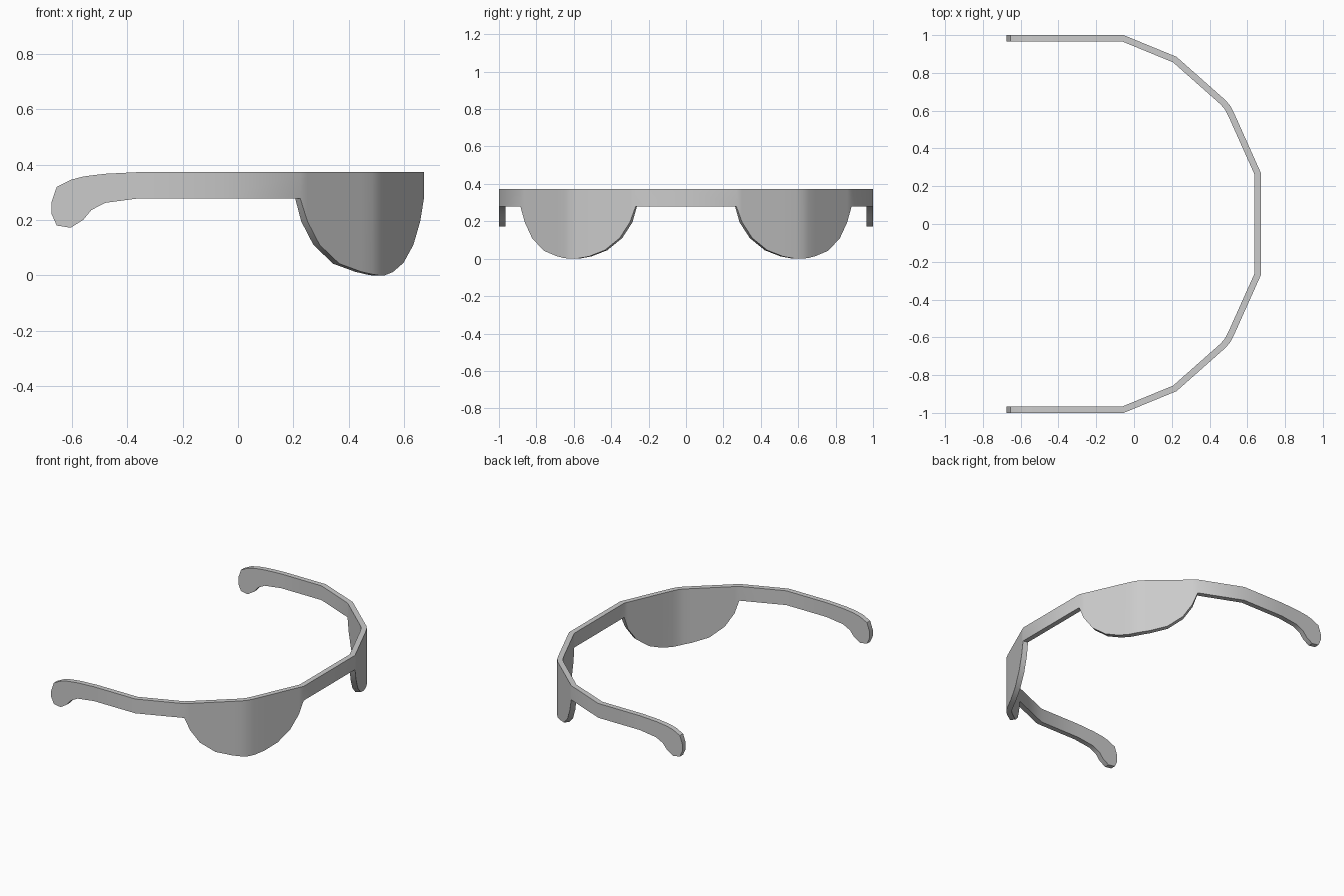
import bpy, bmesh, math
from mathutils import Vector

if "Cube" in bpy.data.objects:
    bpy.data.objects.remove(bpy.data.objects["Cube"])

THICK = 0.034
TOP, BAR = 0.373, 0.278

# Outer plan line of one half, temple tip to bridge centre: (x, y, z bottom, z top)
tip = [(-0.674, 1, 0.222, 0.265), (-0.655, 1, 0.180, 0.320), (-0.605, 1, 0.172, 0.345),
       (-0.560, 1, 0.200, 0.357), (-0.530, 1, 0.236, 0.361), (-0.480, 1, 0.262, 0.367),
       (-0.360, 1, BAR, TOP), (-0.055, 1, BAR, TOP)]
plan = [(0.225, 0.885), (0.485, 0.655), (0.510, 0.625), (0.530, 0.587), (0.672, 0.270)]

# Lower edge of the lens: (y, z)
lens = [(0.885, BAR), (0.862, 0.195), (0.823, 0.110), (0.760, 0.042), (0.690, 0.013),
        (0.655, 0.004), (0.625, 0.0), (0.587, 0.0), (0.520, 0.012), (0.435, 0.045),
        (0.355, 0.110), (0.300, 0.195), (0.270, BAR)]


def plan_x(y):
    for (x0, y0), (x1, y1) in zip(plan, plan[1:]):
        if y1 <= y <= y0:
            return x0 + (x1 - x0) * (y0 - y) / (y0 - y1)


stations = tip + [(plan_x(y), y, z, TOP) for y, z in lens] + [(0.672, 0, BAR, TOP)]
pts = [Vector(s[:2]) for s in stations]


def inward(i):
    # mitred offset toward the wearer's head
    a = (pts[i] - pts[max(i - 1, 0)])
    b = (pts[min(i + 1, len(pts) - 1)] - pts[i])
    a = (a if a.length else b).normalized()
    b = (b if b.length else a).normalized()
    na, nb = Vector((a.y, -a.x)), Vector((b.y, -b.x))
    m = (na + nb).normalized()
    return m * THICK / m.dot(na)


# Wall of rings: outer bottom, outer top, inner top, inner bottom
bm = bmesh.new()
rings = []
for i, (x, y, zb, zt) in enumerate(stations):
    q = pts[i] + inward(i)
    rings.append([bm.verts.new(c) for c in
                  ((x, y, zb), (x, y, zt), (q.x, q.y, zt), (q.x, q.y, zb))])
for r, s in zip(rings, rings[1:]):
    for k in range(4):
        j = (k + 1) % 4
        bm.faces.new((r[k], r[j], s[j], s[k]))
bm.faces.new(rings[0])
bmesh.ops.recalc_face_normals(bm, faces=bm.faces)
mesh = bpy.data.meshes.new("glasses_frame")
bm.to_mesh(mesh)
bm.free()
# make sure the outer faces point outward
if min(mesh.polygons, key=lambda p: p.center.x).normal.x > 0:
    mesh.flip_normals()

frame = bpy.data.objects.new("glasses_frame", mesh)
bpy.context.collection.objects.link(frame)
bpy.context.view_layer.objects.active = frame
frame.select_set(True)
bpy.ops.object.shade_smooth_by_angle(angle=math.radians(30))

# Mirror to the other side
mirror = frame.modifiers.new("other_half", 'MIRROR')
mirror.use_axis = (False, True, False)
mirror.use_clip = True
